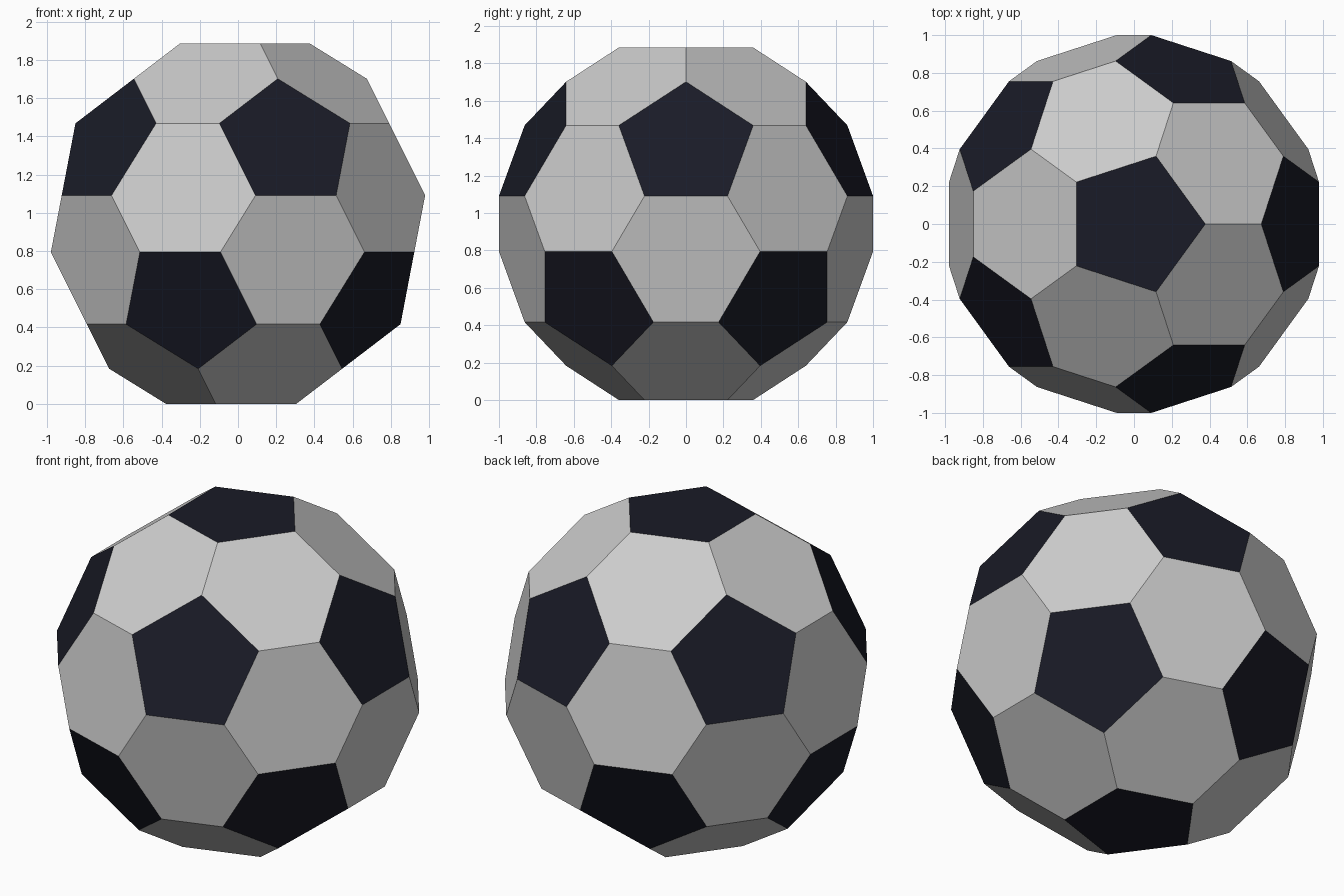
import bpy, bmesh
from math import cos, sin, radians, sqrt
from mathutils import Vector

if "Cube" in bpy.data.objects:
    bpy.data.objects.remove(bpy.data.objects["Cube"])

R = 1.1756          # circumradius of the icosahedron
T = 0.359           # fraction cut from each end of every edge
EDGE = R / 0.95106

# icosahedron corners: two poles and two staggered rings of five
corners = [Vector((0, 0, R)), Vector((0, 0, -R))]
for k in range(5):
    for start, side in ((0, 1), (36, -1)):
        a = radians(start + 72 * k)
        corners.append(Vector((2 * cos(a), 2 * sin(a), side)) * R / sqrt(5))

# truncated points, lifted so the ball stands on z = 0
lift = Vector((0, 0, R * (1 - T * (1 - 1 / sqrt(5)))))
points = [p.lerp(q, T) + lift for p in corners for q in corners
          if p is not q and (p - q).length < EDGE * 1.1]


def panels(name, sides, color=None):
    """Hull of the ball, keeping only the panels with the given side count."""
    bm = bmesh.new()
    for p in points:
        bm.verts.new(p)
    bmesh.ops.convex_hull(bm, input=bm.verts[:])
    bmesh.ops.dissolve_limit(bm, angle_limit=radians(3),
                             verts=bm.verts[:], edges=bm.edges[:])
    bmesh.ops.recalc_face_normals(bm, faces=bm.faces[:])
    drop = [f for f in bm.faces if len(f.verts) != sides]
    bmesh.ops.delete(bm, geom=drop, context='FACES')
    mesh = bpy.data.meshes.new(name)
    bm.to_mesh(mesh)
    bm.free()
    obj = bpy.data.objects.new(name, mesh)
    bpy.context.collection.objects.link(obj)
    if color:
        mat = bpy.data.materials.new(name)
        mat.diffuse_color = color
        mat.use_nodes = True
        mat.node_tree.nodes["Principled BSDF"].inputs["Base Color"].default_value = mat.diffuse_color
        mesh.materials.append(mat)


# light hexagons and dark pentagons
panels("hexagon_panels", 6)
panels("pentagon_panels", 5, (0.01, 0.011, 0.02, 1))
